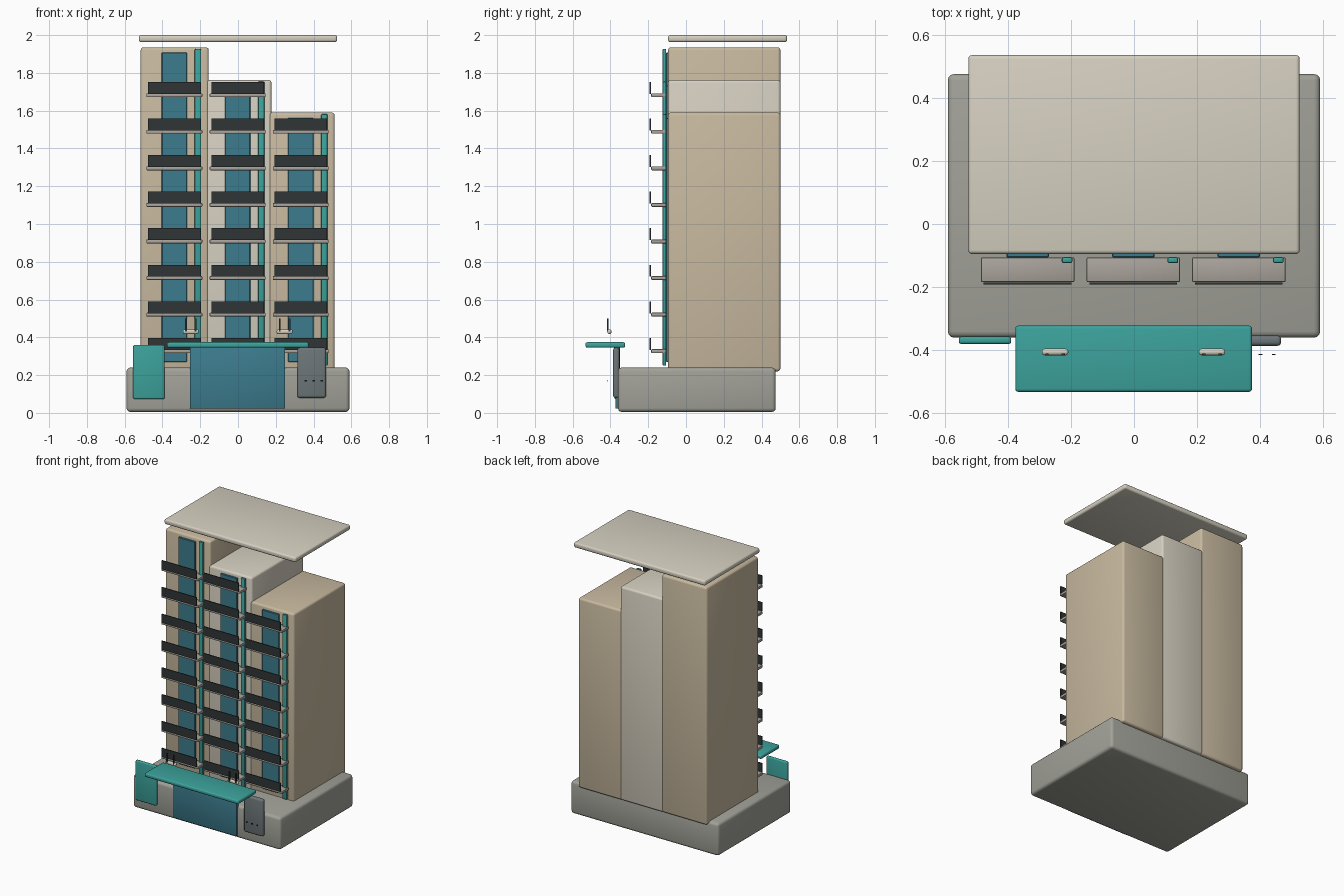
import bpy, bmesh
from mathutils import Vector

if "Cube" in bpy.data.objects:
    bpy.data.objects.remove(bpy.data.objects["Cube"])


def material(name, rgb):
    m = bpy.data.materials.new(name)
    m.diffuse_color = (*rgb, 1)
    m.use_nodes = True
    m.node_tree.nodes["Principled BSDF"].inputs["Base Color"].default_value = m.diffuse_color
    return m


SAND = material("sand", (0.58, 0.49, 0.35))
CREAM = material("cream", (0.67, 0.63, 0.53))
STONE = material("stone", (0.36, 0.36, 0.32))
TEAL = material("teal", (0.045, 0.36, 0.33))
GLASS = material("glass", (0.045, 0.20, 0.27))
DARK = material("dark", (0.03, 0.035, 0.037))
SLATE = material("slate", (0.15, 0.18, 0.19))
SLAB = material("slab", (0.40, 0.37, 0.33))


def box(name, x, y, z, mat, bevel=0.0, segs=3):
    """Rounded box from (min, max) ranges on each axis."""
    lo, hi = Vector((x[0], y[0], z[0])), Vector((x[1], y[1], z[1]))
    mid, size = (lo + hi) / 2, hi - lo
    bm = bmesh.new()
    bmesh.ops.create_cube(bm, size=1)
    bmesh.ops.scale(bm, vec=size, verts=bm.verts)
    if bevel:
        bmesh.ops.bevel(bm, geom=bm.edges[:], offset=min(bevel, 0.45 * min(size)),
                        segments=segs, profile=0.5, affect='EDGES')
        for f in bm.faces:
            f.smooth = True
    me = bpy.data.meshes.new(name)
    bm.to_mesh(me)
    bm.free()
    me.materials.append(mat)
    ob = bpy.data.objects.new(name, me)
    ob.location = mid
    bpy.context.collection.objects.link(ob)
    if bevel:
        bpy.context.view_layer.objects.active = ob
        ob.select_set(True)
        bpy.ops.object.shade_smooth_by_angle(angle=0.6)
        ob.select_set(False)
    return ob


# Podium and floating roof plate
box("podium", (-0.59, 0.59), (-0.36, 0.475), (0.005, 0.24), STONE, 0.02)
box("roof_plate", (-0.525, 0.525), (-0.095, 0.535), (1.963, 2.0), CREAM, 0.012)

# Three stepped tower blocks: x range, top, glass centre, balconies, colour
towers = [
    ("left", (-0.515, -0.155), 1.935, -0.337, 8, SAND),
    ("middle", (-0.17, 0.177), 1.762, -0.002, 8, CREAM),
    ("right", (0.163, 0.512), 1.59, 0.332, 7, SAND),
]
for side, xs, top, c, floors, mat in towers:
    box(side + "_tower", xs, (-0.095, 0.5), (0.22, top), mat, 0.015)
    box(side + "_window_strip", (c - 0.067, c + 0.067), (-0.106, -0.085),
        (0.27, top - 0.028), GLASS, 0.003, 1)
    box(side + "_fin", (c + 0.108, c + 0.142), (-0.124, -0.105),
        (0.25, top - 0.008), TEAL, 0.006, 2)
    # Balcony slabs with dark front panels
    for i in range(floors):
        z = 0.327 + i * 0.1935
        box(f"{side}_balcony_slab_{i}", (c - 0.148, c + 0.148), (-0.184, -0.106),
            (z - 0.01, z + 0.01), SLAB, 0.004, 2)
        box(f"{side}_balcony_panel_{i}", (c - 0.139, c + 0.139), (-0.192, -0.185),
            (z + 0.007, z + 0.07), DARK)

# Entrance glazing and canopy
box("entrance_glass", (-0.254, 0.25), (-0.374, -0.35), (0.022, 0.352), GLASS, 0.004, 2)
box("entrance_canopy", (-0.376, 0.374), (-0.532, -0.322), (0.345, 0.374), TEAL, 0.01)

# Fixtures above the canopy, each with two thin rods
for side, c in (("left", -0.25), ("right", 0.247)):
    box(side + "_canopy_fixture", (c - 0.042, c + 0.042), (-0.416, -0.395),
        (0.418, 0.442), CREAM, 0.009)
    for j, dx in enumerate((-0.026, 0.026)):
        box(f"{side}_fixture_rod_{j}", (c + dx - 0.005, c + dx + 0.005),
            (-0.417, -0.411), (0.43, 0.5), DARK)

# Blank sign boards either side of the entrance
box("left_sign_board", (-0.555, -0.389), (-0.38, -0.357), (0.073, 0.36), TEAL, 0.008)
box("right_sign_board", (0.314, 0.466), (-0.386, -0.353), (0.08, 0.345), SLATE, 0.012)
for i in range(3):
    x = 0.353 + i * 0.042
    box(f"sign_stud_{i}", (x, x + 0.012), (-0.415, -0.412), (0.165, 0.174), DARK)
